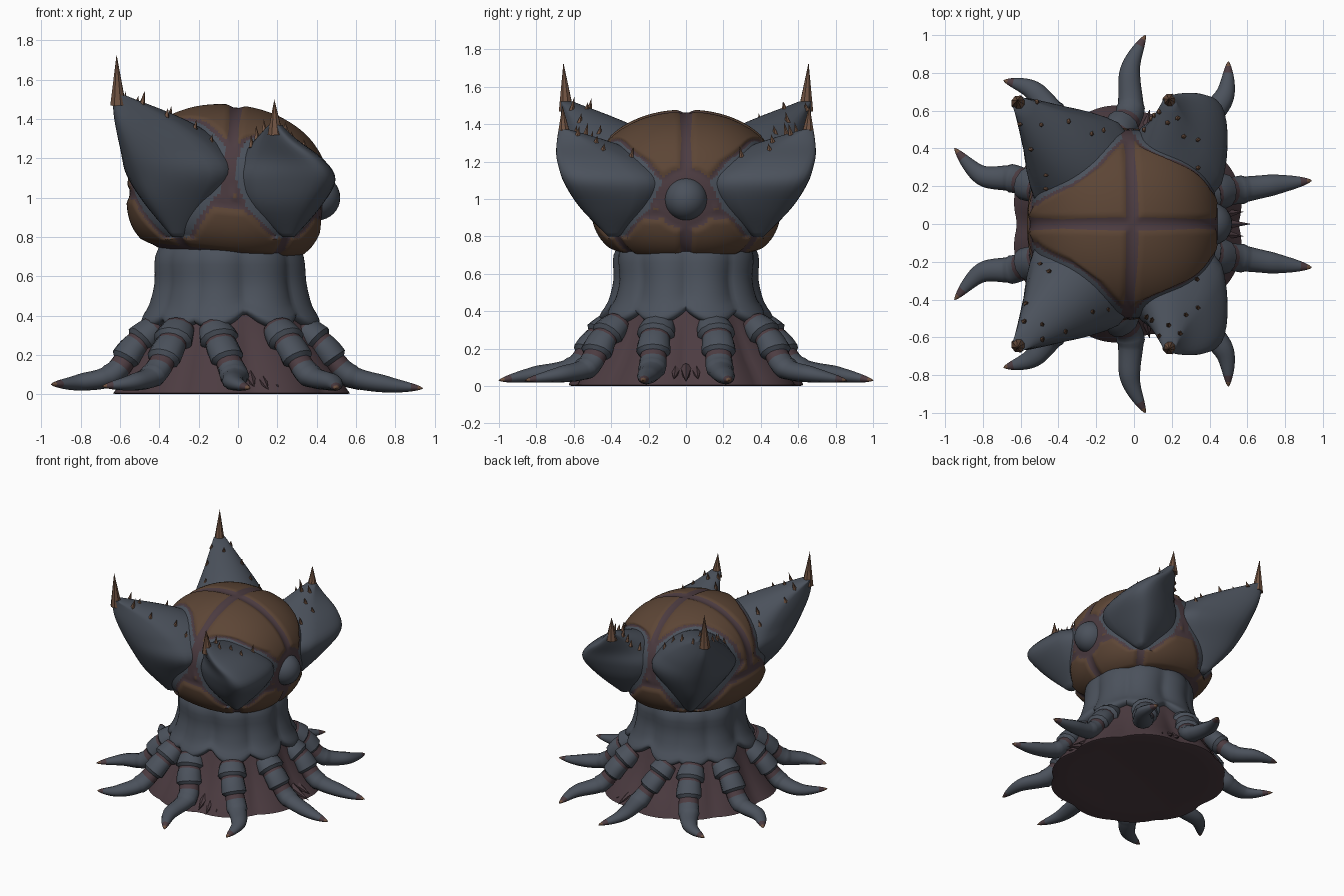
import bpy, bmesh, math, random
from mathutils import Vector, Matrix

random.seed(4)
if "Cube" in bpy.data.objects:
    bpy.data.objects.remove(bpy.data.objects["Cube"], do_unlink=True)


def material(name, rgb):
    m = bpy.data.materials.new(name)
    m.use_nodes = True
    m.diffuse_color = (*rgb, 1)
    m.node_tree.nodes["Principled BSDF"].inputs["Base Color"].default_value = (*rgb, 1)
    return m


MATS = [material("slate skin", (0.07, 0.083, 0.106)),
        material("brown plate", (0.108, 0.06, 0.036)),
        material("purple flesh", (0.073, 0.045, 0.053)),
        material("claw brown", (0.16, 0.085, 0.053))]
SLATE, BROWN, PURPLE, CLAW = range(4)


def finish(bm, name, angle=50):
    bmesh.ops.recalc_face_normals(bm, faces=bm.faces)
    me = bpy.data.meshes.new(name)
    bm.to_mesh(me)
    bm.free()
    for m in MATS:
        me.materials.append(m)
    ob = bpy.data.objects.new(name, me)
    bpy.context.collection.objects.link(ob)
    bpy.ops.object.select_all(action="DESELECT")
    ob.select_set(True)
    bpy.context.view_layer.objects.active = ob
    bpy.ops.object.shade_smooth_by_angle(angle=math.radians(angle))


def spline(pts, steps):
    """Catmull-Rom through tuples of any length."""
    p = [pts[0]] + list(pts) + [pts[-1]]
    out = []
    for i in range(1, len(p) - 2):
        for k in range(steps):
            t = k / steps
            out.append(tuple(0.5 * (2 * b + (c - a) * t + (2 * a - 5 * b + 4 * c - d) * t ** 2
                                    + (3 * b - a - 3 * c + d) * t ** 3)
                             for a, b, c, d in zip(*p[i - 1:i + 3])))
    return out + [tuple(pts[-1])]


def loft(name, rings, rule, angle=50):
    """Skin closed rings; rule(ring index) gives the material."""
    bm = bmesh.new()
    vs = [[bm.verts.new(p) for p in r] for r in rings]
    n = len(vs[0])
    for i in range(len(vs) - 1):
        for j in range(n):
            k = (j + 1) % n
            bm.faces.new((vs[i][j], vs[i][k], vs[i + 1][k], vs[i + 1][j])).material_index = rule(i)
    bm.faces.new(vs[0]).material_index = rule(0)
    bm.faces.new(vs[-1]).material_index = rule(len(vs) - 2)
    finish(bm, name, angle)


def spike(bm, base, direction, length, radius, mat=CLAW, sides=6):
    d = Vector(direction).normalized()
    m = Matrix.Translation(Vector(base) + d * length / 2) @ d.to_track_quat("Z", "Y").to_matrix().to_4x4()
    new = bmesh.ops.create_cone(bm, cap_ends=True, segments=sides, radius1=radius,
                                radius2=0, depth=length, matrix=m)["verts"]
    for f in {f for v in new for f in v.link_faces}:
        f.material_index = mat


# Horn slices: height, centre x, centre y, sideways radius, outward radius
TALL = [(0.8, -0.31, 0.39, 0.03, 0.03), (0.97, -0.31, 0.36, 0.18, 0.21), (1.12, -0.3, 0.33, 0.3, 0.33),
        (1.25, -0.34, 0.37, 0.25, 0.34), (1.39, -0.45, 0.48, 0.15, 0.24), (1.52, -0.61, 0.64, 0.04, 0.035)]
SHORT = [(0.8, 0.26, 0.39, 0.03, 0.03), (0.95, 0.24, 0.36, 0.2, 0.23), (1.09, 0.25, 0.36, 0.26, 0.34),
         (1.2, 0.235, 0.42, 0.2, 0.3), (1.3, 0.2, 0.54, 0.1, 0.16), (1.37, 0.19, 0.65, 0.035, 0.03)]


def slice_at(horn, z):
    for a, b in zip(horn, horn[1:]):
        if a[0] <= z <= b[0]:
            t = (z - a[0]) / (b[0] - a[0])
            return tuple(u + (v - u) * t for u, v in zip(a, b))


def horn_point(s, ang, side):
    """Point on a slice, narrowing toward its outer keel."""
    z, cx, cy, lat, rad = s
    o = Vector((cx, cy, 0)).normalized()
    lat *= 1 - 0.4 * max(0, math.cos(ang))
    p = Vector((cx, cy, z)) + o * rad * math.cos(ang) + Vector((-o.y, o.x, 0)) * lat * math.sin(ang)
    return Vector((p.x, p.y * side, p.z))


def horn_gap(p):
    """Distance from a head point to the nearest horn slice."""
    best = 1
    for horn in (TALL, SHORT):
        s = slice_at(horn, p.z)
        if s:
            o = Vector((s[1], s[2], 0)).normalized()
            q = Vector((p.x - s[1], abs(p.y) - s[2], 0))
            e = math.hypot(q.dot(o) / s[4], (q.y * o.x - q.x * o.y) / s[3])
            best = min(best, (e - 1) * min(s[3], s[4]))
    return best


# Head: tilted rounded ball, flat beneath, with raised plates between flesh seams
TILT = Matrix.Translation((-0.05, 0, 1.08)) @ Matrix.Rotation(math.radians(6), 4, "Y")
WEB = 0.035


def seam_gap(q):
    p = TILT @ q
    gaps = [abs(q.y) + (0 if q.z > -0.1 or q.x > 0 else 1), abs(q.z + 0.11), q.z + 0.37,
            (p - Vector((0.45, 0, 1.0))).length - 0.14]
    if q.z > -0.11:
        gaps.append(abs(q.x))
    else:
        for h in (TALL[0], SHORT[0]):
            gaps.append(abs(p.x * h[2] - abs(p.y) * h[1]) / math.hypot(h[1], h[2]))
    return min(gaps)


def plate_gap(q):
    return min(seam_gap(q), horn_gap(TILT @ q) - WEB)


def head_colour(q):
    if plate_gap(q) > 0.025:
        return BROWN
    return SLATE if horn_gap(TILT @ q) < WEB and abs(q.x) > 0.025 else PURPLE


bm = bmesh.new()
bmesh.ops.create_cube(bm, size=2)
bmesh.ops.subdivide_edges(bm, edges=bm.edges, cuts=59, use_grid_fill=True)
for v in bm.verts:
    d = v.co.normalized()
    h = (abs(d.x) ** 2.3 + abs(d.y) ** 2.3) ** (1 / 2.3)
    n = 2.1 if d.z > 0 else 3.3
    d /= (h ** n + abs(d.z) ** n) ** (1 / n)
    v.co = Vector((d.x * 0.495, d.y * 0.5, d.z * (0.38 if d.z > 0 else 0.4)))
for f in bm.faces:
    f.material_index = head_colour(f.calc_center_median())
lift = {v: min(1, max(0, (plate_gap(v.co) - 0.015) / 0.03)) for v in bm.verts}
for v, k in lift.items():
    v.co += v.co.normalized() * 0.015 * k
bm.transform(TILT)
finish(bm, "head")

# Round side knob
bm = bmesh.new()
bmesh.ops.create_uvsphere(bm, u_segments=28, v_segments=16, radius=0.115,
                          matrix=Matrix.Translation((0.405, 0, 1.0)))
finish(bm, "side_knob")

# Horns with tip claw and rim thorns, mirrored front to back
for side, word in ((-1, "front"), (1, "back")):
    for horn, kind, claw in ((TALL, "tall", 0.22), (SHORT, "short", 0.14)):
        rings = [[horn_point(s, math.tau * j / 32, side) for j in range(32)] for s in spline(horn, 5)]
        loft(f"{word}_{kind}_horn", rings, lambda i: SLATE, 60)
        bm = bmesh.new()
        z, x, y, lat, rad = horn[-1]
        spike(bm, (x, y * side, z - 0.05), (-0.03, 0.06 * side, 1), claw + 0.04, 0.042, sides=8)
        low = horn[3][0]
        for k in range(4):
            s = slice_at(horn, low + (z - low) * (k + 0.6) / 4.2)
            for ang in (-1.8, 1.8) + ((math.pi,) if k % 2 else ()):
                p = horn_point(s, ang + random.uniform(-0.3, 0.3), side)
                spike(bm, p - Vector((0, 0, 0.01)), (-x * 0.3, -y * side * 0.3, 1),
                      random.uniform(0.04, 0.08), 0.016, sides=5)
        finish(bm, f"{word}_{kind}_horn_claws", 20)

# Tentacle paths for one side
PATHS = [[(-0.42, 0.16, 0.34), (-0.53, 0.2, 0.24), (-0.64, 0.24, 0.1), (-0.81, 0.26, 0.06), (-0.95, 0.4, 0.05)],
         [(-0.3, 0.35, 0.34), (-0.35, 0.46, 0.24), (-0.43, 0.58, 0.1), (-0.54, 0.71, 0.06), (-0.69, 0.76, 0.04)],
         [(-0.12, 0.4, 0.34), (-0.08, 0.49, 0.24), (-0.02, 0.6, 0.1), (-0.02, 0.82, 0.06), (0.06, 1.0, 0.03)],
         [(0.2, 0.36, 0.34), (0.27, 0.45, 0.24), (0.36, 0.53, 0.1), (0.48, 0.68, 0.06), (0.5, 0.86, 0.03)],
         [(0.33, 0.14, 0.34), (0.44, 0.17, 0.24), (0.56, 0.18, 0.1), (0.76, 0.21, 0.05), (0.94, 0.23, 0.03)]]
WIDTHS = (0.1, 0.092, 0.072, 0.056, 0.056)
ANGLES = [s * math.atan2(p[0][1], p[0][0] + 0.04) for p in PATHS for s in (1, -1)]


def lobe(ang):
    """1 above a tentacle, 0 in the groove between two."""
    d = min(abs((ang - a + math.pi) % math.tau - math.pi) for a in ANGLES)
    return max(0, 1 - (d / 0.36) ** 2)


def stalk_ring(z, cx, rx, ry, bulge, rise=0):
    out = []
    for j in range(120):
        a = math.tau * j / 120
        k = 1 + bulge * (lobe(a) - 0.5)
        out.append((cx + rx * k * math.cos(a), ry * k * math.sin(a), z + rise * (1 - lobe(a))))
    return out


# Stalk with lobed lower lip, arched between the tentacles
STALK = [(0.8, -0.045, 0.33, 0.33, 0.0, 0), (0.7, -0.045, 0.38, 0.38, 0.06, 0),
         (0.57, -0.04, 0.385, 0.375, 0.09, 0), (0.45, -0.04, 0.41, 0.4, 0.11, 0.03),
         (0.37, -0.04, 0.445, 0.44, 0.13, 0.06), (0.335, -0.04, 0.425, 0.415, 0.13, 0.07),
         (0.33, -0.04, 0.34, 0.34, 0.0, 0.07)]
loft("stalk", [stalk_ring(*s) for s in spline(STALK, 3)], lambda i: SLATE)

# Flared flesh skirt with a hollow underside
SKIRT = [(0.46, -0.04, 0.37, 0.37, 0.0), (0.36, -0.04, 0.415, 0.41, 0.03), (0.26, -0.04, 0.455, 0.455, 0.06),
         (0.14, -0.04, 0.515, 0.525, 0.09), (0.05, -0.035, 0.57, 0.59, 0.08), (0.005, -0.035, 0.605, 0.615, 0.06),
         (0.0, -0.035, 0.59, 0.6, 0.06), (0.015, -0.035, 0.45, 0.45, 0.03), (0.03, -0.035, 0.05, 0.05, 0.0)]
loft("skirt", [stalk_ring(*s) for s in SKIRT], lambda i: PURPLE)


def tentacle_colour(u, phase):
    if u > 0.93:
        return CLAW
    return PURPLE if phase < 0.25 or u > 0.88 else SLATE


# Segmented tentacles with hooked tips
for side, word in ((-1, "front"), (1, "back")):
    for n, path in enumerate(PATHS):
        pts = spline([(x, y * side, z, w) for (x, y, z), w in zip(path, WIDTHS)], 10)
        last = len(pts) - 1
        rings, colours = [], []
        for i, p in enumerate(pts):
            t = Vector(pts[min(i + 1, last)][:3]) - Vector(pts[max(i - 1, 0)][:3])
            across = t.cross(Vector((0, 0, 1))).normalized()
            up = across.cross(t).normalized()
            u = i / last
            phase = (u / 0.54 * 3) % 1 if u < 0.54 else 0.6
            taper = 1 - 0.95 * max(0, (u - 0.7) / 0.3) ** 1.5
            r = p[3] * (0.82 + 0.28 * phase) * taper
            colours.append(tentacle_colour(u, phase))
            rings.append([Vector(p[:3]) + r * (across * math.cos(a) + up * 0.8 * math.sin(a))
                          for a in (math.tau * j / 12 for j in range(12))])
        loft(f"{word}_tentacle_{n + 1}", rings, lambda i: colours[i], 40)

# Flesh barbs creeping down the skirt hem between tentacles
bm = bmesh.new()
for a in (0, 73, -73):
    for off, reach in ((-6, 0.13), (0, 0.17), (6, 0.13)):
        b = math.radians(a + off)
        d = Vector((math.cos(b), math.sin(b), 0))
        spike(bm, d * 0.5 + Vector((-0.035, 0, 0.09)), d + Vector((0, 0, -0.45)), reach, 0.035, PURPLE)
finish(bm, "hem_barbs", 20)
